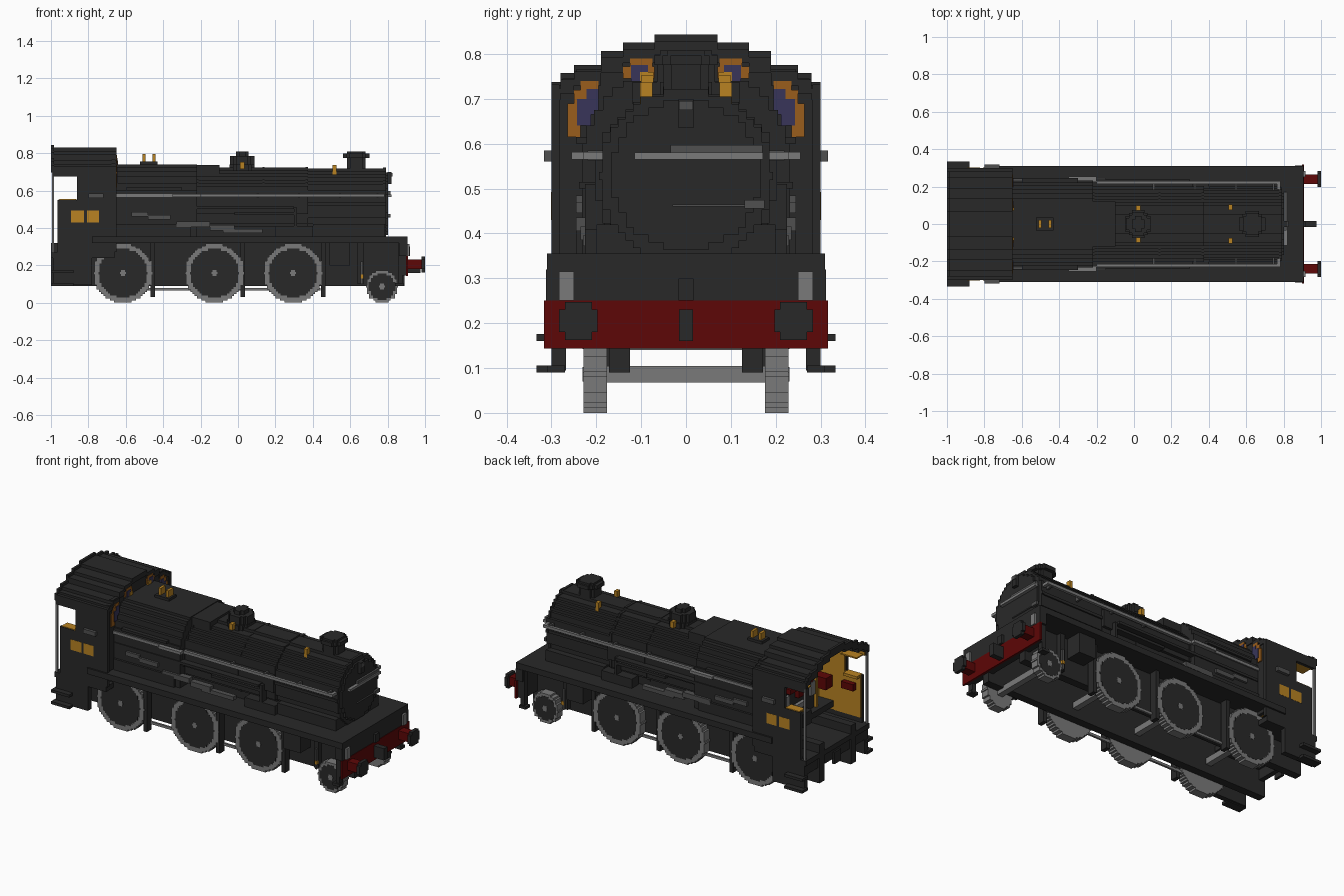
import bpy, bmesh, math

old = bpy.data.objects.get("Cube")
if old:
    bpy.data.objects.remove(old, do_unlink=True)


def material(name, r, g, b):
    m = bpy.data.materials.new(name)
    m.use_nodes = True
    m.diffuse_color = (r, g, b, 1)
    m.node_tree.nodes["Principled BSDF"].inputs["Base Color"].default_value = (r, g, b, 1)
    return m


BLACK = material("soot black", .022, .022, .022)
STEEL = material("bright steel", .195, .195, .195)
DULL = material("dull steel", .08, .08, .08)
RED = material("buffer red", .11, .002, .002)
GOLD = material("brass gold", .48, .225, .016)
BRONZE = material("bronze", .32, .11, .012)
GLASS = material("blue glass", .04, .036, .1)


def finish(name, bm, mat):
    bmesh.ops.recalc_face_normals(bm, faces=bm.faces[:])
    me = bpy.data.meshes.new(name)
    bm.to_mesh(me)
    bm.free()
    me.materials.append(mat)
    ob = bpy.data.objects.new(name, me)
    bpy.context.collection.objects.link(ob)
    return ob


def boxes(name, mat, *items, mirror=False):
    """Join boxes (x0, x1, y0, y1, z0, z1); mirror repeats them on the other side."""
    bm = bmesh.new()
    for x0, x1, y0, y1, z0, z1 in items:
        for a, b in ([(y0, y1), (-y1, -y0)] if mirror else [(y0, y1)]):
            vs = bmesh.ops.create_cube(bm, size=1)["verts"]
            for v in vs:
                v.co.x = x0 if v.co.x < 0 else x1
                v.co.y = a if v.co.y < 0 else b
                v.co.z = z0 if v.co.z < 0 else z1
    return finish(name, bm, mat)


def disc(r, c, step=.0167):
    """Rows (low, high, half width) of a stepped circle centred at height c."""
    n = max(3, round(2 * r / step))
    h = 2 * r / n
    rows = []
    for i in range(n):
        mid = -r + (i + .5) * h
        w = max(1, round(math.sqrt(r * r - mid * mid) / h)) * h
        rows.append((c - r + i * h, c - r + (i + 1) * h, min(w, r)))
    return rows


def prism(name, mat, axis, rows, parts, u=0):
    """Extrude a stepped outline along an axis for each (low, high) in parts."""
    side = []
    for a, b, w in rows:
        if side and side[-1][0] == w:
            side[-1] = (w, b)
        else:
            side += [(w, a), (w, b)]
    outline = side + [(-w, z) for w, z in reversed(side)]
    place = {"x": lambda p, q, t: (t, p + u, q),
             "y": lambda p, q, t: (p + u, t, q),
             "z": lambda p, q, t: (p + u, q, t)}[axis]
    bm = bmesh.new()
    for lo, hi in parts:
        f = bm.faces.new([bm.verts.new(place(p, q, lo)) for p, q in outline])
        g = bmesh.ops.extrude_face_region(bm, geom=[f], use_keep_orig=True)
        d = [p - q for p, q in zip(place(0, 0, hi), place(0, 0, lo))]
        bmesh.ops.translate(bm, vec=d, verts=[v for v in g["geom"] if isinstance(v, bmesh.types.BMVert)])
    return finish(name, bm, mat)


# Frames and footplate
boxes("frame_plates", BLACK, (-1, .89, .125, .172, .09, .32), mirror=True)
boxes("footplate", BLACK, (-.78, .905, -.31, .31, .32, .355))
boxes("front_upper_beam", BLACK, (.86, .905, -.312, .312, .25, .32), (.905, .92, -.017, .017, .25, .3),
      (.86, .897, -.3, .3, .145, .25))
boxes("front_beam", RED, (.897, .908, -.317, .317, .143, .25))
boxes("front_lamp_plates", STEEL, (.905, .917, .25, .283, .25, .315), mirror=True)
boxes("coupling", BLACK, (.908, .975, -.016, .016, .16, .23))

# Buffers
boxes("buffer_shanks", RED, (.908, .985, .215, .265, .18, .232), mirror=True)
for s, side in ((1, "left"), (-1, "right")):
    prism("buffer_head_" + side, BLACK, "x",
          [(.163, .18, .03), (.18, .23, .043), (.23, .247, .03)], [(.98, 1)], u=.24 * s)

# Wheels: steel rim, dark web, hub pin and axle
for label, x, r in (("rear", -.615, .158), ("middle", -.126, .158), ("front", .295, .158), ("leading", .77, .086)):
    def sides(a, b):
        return [(a, b), (-b, -a)]
    prism(label + "_wheel_rims", STEEL, "y", disc(r, r, .0115), sides(.176, .228), x)
    prism(label + "_wheel_webs", BLACK, "y", disc(r * .83, r, .0115), sides(.226, .229), x)
    prism(label + "_wheel_hubs", STEEL, "y", disc(.016, r, .0107), sides(.228, .231), x)
    boxes(label + "_axle", STEEL, (x - .018, x + .018, -.176, .176, r - .018, r + .018))

# Brake gear
boxes("brake_hangers", BLACK, *[(x - .012, x + .012, .18, .225, .03, .32) for x in (-.455, .025, .455)], mirror=True)
boxes("brake_rods", STEEL, (-.72, .44, .178, .19, .065, .08), mirror=True)
boxes("sand_boxes", BLACK, (.49, .6, .172, .27, .2, .32), (.64, .67, .172, .2, .1, .32), mirror=True)
boxes("sand_pipes", DULL, (.655, .667, .2, .212, .1, .22), mirror=True)
boxes("drain_cocks", GOLD, (.655, .672, .2, .216, .13, .15), mirror=True)

# Steps under the cab and behind the front beam
boxes("cab_steps", BLACK, (-1, -.88, .28, .333, .09, .106), (-1, -.88, .28, .333, .16, .176),
      (-.99, -.78, .268, .3, .095, .27), (-.965, -.78, .28, .3, .27, .35), mirror=True)
boxes("front_steps", BLACK, (.84, .885, .27, .31, .09, .106), (.855, .88, .268, .3, .095, .32), mirror=True)

# Boiler, firebox and smokebox
prism("firebox", BLACK, "x", [(.35, .6, .232), (.6, .64, .222), (.64, .675, .205), (.675, .705, .185),
      (.705, .725, .165), (.725, .74, .14)], [(-.67, -.22)])
prism("boiler", BLACK, "x", disc(.2, .524), [(-.22, .37)])
boxes("firebox_step", BLACK, (-.22, -.1, -.12, .12, .69, .736))
prism("smokebox", BLACK, "x", disc(.19, .528), [(.37, .785)])
prism("boiler_bands", BLACK, "x", disc(.203, .524), [(-.225, -.21), (.13, .142), (.36, .375)])
prism("smokebox_rim", BLACK, "x", disc(.194, .528), [(.775, .79)])
prism("smokebox_door", BLACK, "x", disc(.167, .53), [(.785, .803)])
boxes("saddle", BLACK, (.4, .785, -.2, .2, .35, .42), (-.22, .4, -.15, .15, .35, .42))
boxes("door_bolt", BLACK, (.8, .822, -.017, .017, .635, .7))
boxes("door_lamp_iron", DULL, (.81, .826, -.016, .016, .675, .695))
boxes("door_hinges", DULL, (.8, .815, -.035, .17, .58, .597), (.8, .815, .13, .175, .455, .475),
      (.8, .81, -.03, .13, .46, .465))
boxes("door_handrail", STEEL, (.803, .822, -.115, .172, .565, .58))

# Handrails and side pipework
boxes("handrails", STEEL, (-.655, -.2, .225, .24, .565, .582), (-.35, -.2, .235, .255, .565, .582),
      (-.2, .77, .213, .23, .565, .582), (.765, .783, .185, .23, .565, .582), mirror=True)
boxes("handrail_posts", DULL, *[(x, x + .012, .18, .22, .562, .585) for x in (.1, .32, .54, .74)], mirror=True)
boxes("reversing_rod", DULL, (-.57, -.48, .23, .245, .46, .485), (-.48, -.36, .23, .245, .445, .47),
      (-.33, -.15, .21, .245, .405, .435), (-.15, -.02, .2, .235, .385, .415),
      (-.08, .13, .2, .23, .372, .395), mirror=True)
boxes("side_pipes", BLACK, (-.65, .3, .18, .238, .5, .515), (-.02, .3, .18, .225, .47, .485),
      (-.6, -.3, .2, .245, .6, .615), (.3, .315, .18, .225, .36, .51), mirror=True)
boxes("side_tanks", BLACK, (.2, .4, .16, .225, .355, .41), (-.65, -.25, .2, .245, .355, .42), mirror=True)

# Chimney, dome and fittings
for name, x, levels in (
        ("chimney", .632, ((.05, .7, .775), (.07, .775, .797), (.058, .797, .808))),
        ("dome", .022, ((.075, .7, .738), (.065, .738, .785), (.042, .785, .808)))):
    for i, (r, a, b) in enumerate(levels):
        prism(f"{name}_ring_{i + 1}", BLACK, "z", disc(r, 0, .0167), [(a, b)], x)
boxes("valve_base", BLACK, (-.525, -.43, -.035, .035, .735, .755))
boxes("safety_valves", GOLD, *[(x, x + .016, -.022, .022, .752, .795) for x in (-.51, -.458)])
boxes("dome_valves", GOLD, (.012, .034, .072, .1, .715, .752), mirror=True)
boxes("smokebox_valves", GOLD, (.506, .526, .075, .103, .66, .736), mirror=True)

# Cab shell with rear side openings
boxes("cab_floor", BLACK, (-1, -.66, -.3, .3, .24, .27))
boxes("cab_sides", BLACK, (-.965, -.65, .282, .3, .27, .55), (-.86, -.65, .282, .3, .55, .68),
      (-.99, -.65, .282, .3, .675, .732), mirror=True)
prism("cab_front", BLACK, "x", [(.3, .73, .29), (.73, .745, .275), (.745, .765, .245),
      (.765, .79, .185), (.79, .81, .135)], [(-.675, -.655)])
ROOF = ((0, .07, .843, .045), (.07, .14, .825, .045), (.14, .19, .807, .05), (.19, .25, .775, .045),
        (.25, .28, .757, .045), (.28, .3, .737, .04))
boxes("cab_roof", BLACK, *[(-.99, -.65, a, b, z - t, z - .014) for a, b, z, t in ROOF], mirror=True)
boxes("cab_roof_rear_lip", BLACK, *[(-1, -.985, a, b, z - t, z) for a, b, z, t in ROOF], mirror=True)
boxes("cab_posts", STEEL, (-.995, -.983, .285, .297, .25, .72), mirror=True)
boxes("cab_side_rails", DULL, (-.8, -.72, .3, .317, .56, .585), mirror=True)
boxes("cab_number_plates", GOLD, (-.893, -.823, .298, .301, .43, .492), (-.807, -.743, .298, .301, .43, .492), mirror=True)

# Front cab windows
boxes("outer_window_frames", BRONZE, (-.655, -.648, .235, .264, .615, .64), (-.655, -.648, .225, .264, .64, .69),
      (-.655, -.648, .205, .25, .69, .72), (-.655, -.648, .195, .235, .72, .74), mirror=True)
boxes("outer_window_glass", GLASS, (-.655, -.645, .212, .243, .64, .665), (-.655, -.645, .195, .243, .665, .7),
      (-.655, -.645, .195, .222, .7, .722), mirror=True)
boxes("inner_window_frames", BRONZE, (-.655, -.648, .075, .125, .772, .79), (-.655, -.648, .07, .14, .745, .772), mirror=True)
boxes("inner_window_glass", GLASS, (-.655, -.645, .085, .123, .74, .775), mirror=True)
boxes("inner_window_sills", GOLD, (-.655, -.642, .072, .102, .705, .76), mirror=True)

# Cab interior
boxes("cab_side_lining", GOLD, (-.96, -.68, .274, .282, .3, .552), (-.855, -.68, .274, .282, .552, .7),
      (-.985, -.855, .274, .282, .676, .7), mirror=True)
boxes("cab_ledges", GOLD, (-.955, -.865, .245, .297, .538, .554), (-.975, -.87, .215, .282, .676, .684), mirror=True)
boxes("cab_front_lining", GOLD, (-.684, -.675, -.274, .274, .3, .72))
boxes("backhead", BLACK, (-.74, -.684, -.18, .18, .27, .62), (-.78, -.74, -.07, .07, .3, .38))
boxes("regulator", RED, (-.765, -.74, -.11, .11, .53, .56), (-.765, -.74, -.03, .03, .48, .61))
boxes("valve_wheels", RED, (-.79, -.7, .19, .25, .45, .52), (-.93, -.85, .245, .274, .46, .5), mirror=True)
boxes("backhead_pipes", GOLD, (-.755, -.74, .15, .165, .32, .62), mirror=True)
boxes("gauges", STEEL, (-.755, -.74, .1, .14, .44, .52), (-.755, -.74, -.14, -.1, .44, .52), (-.76, -.74, -.04, .04, .41, .44))

# Rear beam and coupling
boxes("rear_beam", BLACK, (-.99, -.96, -.3, .3, .18, .25), (-1, -.985, -.03, .03, .15, .22))
